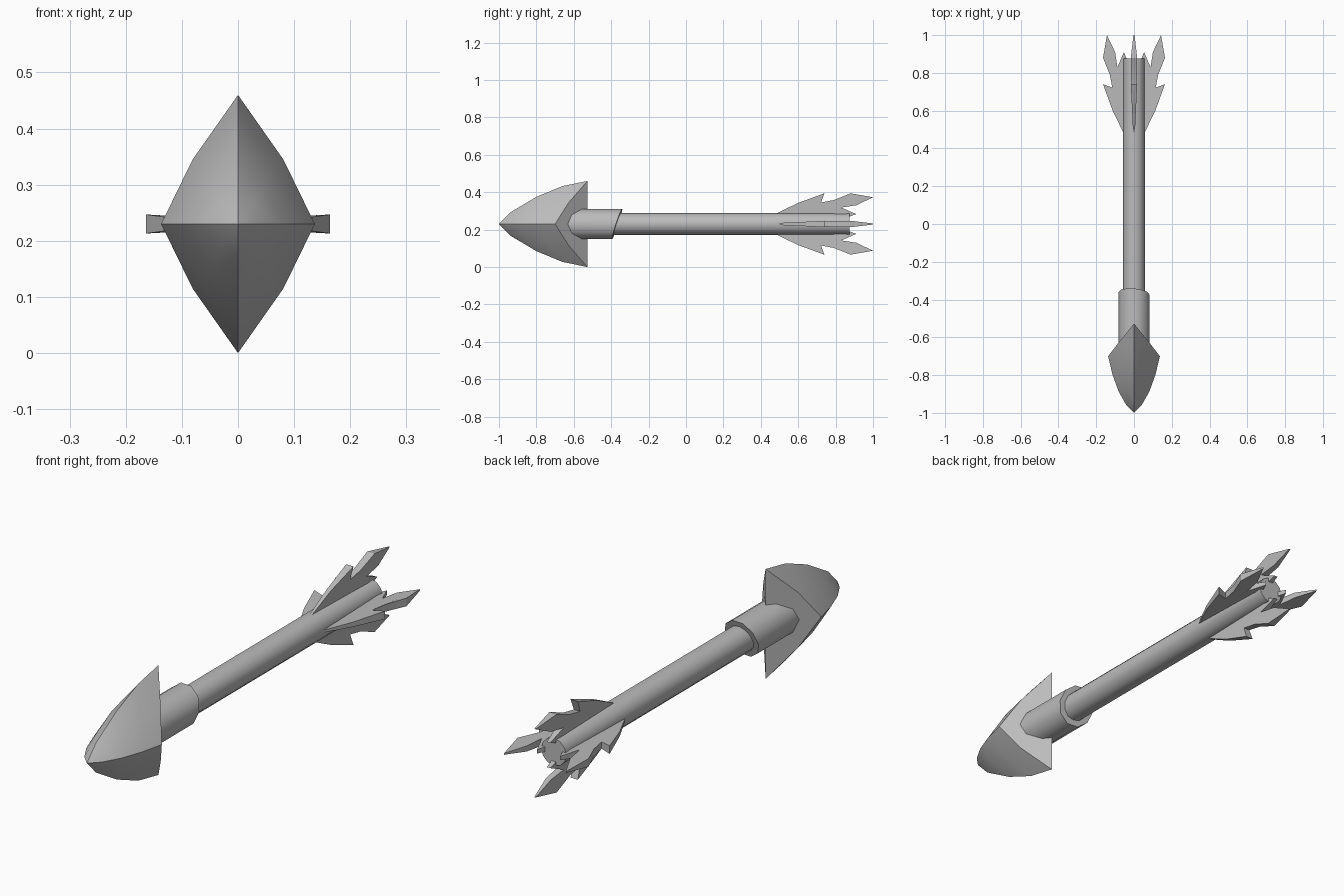
import bpy, bmesh
from math import radians, sin, cos, tau
from mathutils import Matrix, Vector

cube = bpy.data.objects.get("Cube")
if cube:
    bpy.data.objects.remove(cube)

AXIS_Z = 0.23
grey = bpy.data.materials.new("stone grey")
grey.use_nodes = True
grey.diffuse_color = (0.5, 0.5, 0.5, 1)
grey.node_tree.nodes["Principled BSDF"].inputs["Base Color"].default_value = (0.5, 0.5, 0.5, 1)


def make_object(name, faces, smooth_angle):
    """Build a welded mesh from faces given as corner points around the axis."""
    bm = bmesh.new()
    for corners in faces:
        bm.faces.new([bm.verts.new(c) for c in corners])
    bmesh.ops.remove_doubles(bm, verts=bm.verts, dist=0.0005)
    bmesh.ops.recalc_face_normals(bm, faces=bm.faces)
    mesh = bpy.data.meshes.new(name)
    bm.to_mesh(mesh)
    bm.free()
    mesh.materials.append(grey)
    obj = bpy.data.objects.new(name, mesh)
    obj.location.z = AXIS_Z
    bpy.context.collection.objects.link(obj)
    bpy.ops.object.select_all(action="DESELECT")
    obj.select_set(True)
    bpy.context.view_layer.objects.active = obj
    bpy.ops.object.shade_smooth_by_angle(angle=radians(smooth_angle))
    return obj


def loft(rings):
    """Closed tube through rings of equal size, with capped ends."""
    n = len(rings[0])
    faces = [rings[0], rings[-1]]
    for a, b in zip(rings, rings[1:]):
        faces += [(a[i], a[(i + 1) % n], b[(i + 1) % n], b[i]) for i in range(n)]
    return faces


def ring(sides, radius, y, slope_x=0, slope_z=0):
    points = []
    for i in range(sides):
        x, z = radius * cos(tau * i / sides), radius * sin(tau * i / sides)
        points.append(Vector((x, y + slope_x * x + slope_z * z, z)))
    return points


# Shaft and the socket with its slanted rear end
make_object("shaft", loft([ring(12, 0.058, -0.55), ring(12, 0.058, 0.875)]), 40)
make_object("socket", loft([ring(10, 0.083, -0.72), ring(10, 0.083, -0.368, -0.08, 0.33)]), 40)

# Arrowhead: curved ridges above and beside the axis, bulging between
top_ridge = [(-1, 0), (-0.94, 0.062), (-0.80, 0.145), (-0.66, 0.203), (-0.527, 0.23)]
side_ridge = [(-1, 0), (-0.96, 0.04), (-0.89, 0.08), (-0.80, 0.113), (-0.70, 0.137)]
rows = []
for (ty, tz), (sy, sx) in zip(top_ridge, side_ridge):
    middle = Vector((sx * 0.59, (ty + sy) / 2 - 0.1 * sx, tz * 0.5))
    rows.append([Vector((0, ty, tz)), middle, Vector((sx, sy, 0))])
head_faces = []
for mx in (1, -1):
    for mz in (1, -1):
        flip = Matrix.Diagonal((mx, 1, mz))
        for a, b in zip(rows, rows[1:]):
            for j in range(2):
                quad = (a[j], a[j + 1], b[j + 1], b[j])
                corners = [flip @ p for k, p in enumerate(quad) if p != quad[k - 1]]
                head_faces.append(corners)
        # Rear wall slopes from the side corner to the central ridge
        top, mid, side = rows[-1]
        root = Vector((0, top.y, 0))
        head_faces += [[flip @ p for p in (root, top, mid)],
                       [flip @ p for p in (root, mid, side)]]
make_object("arrowhead", head_faces, 40)

# Fletching: notched fin outline as (y, distance from axis, half thickness)
outline = [(0.46, 0.045, 0.004), (0.60, 0.113, 0.010), (0.74, 0.164, 0.017),
           (0.722, 0.115, 0.014), (0.79, 0.128, 0.015), (0.88, 0.164, 0.017),
           (1.0, 0.143, 0.003), (0.91, 0.100, 0.012), (0.83, 0.088, 0.015),
           (0.91, 0.053, 0.008), (0.85, 0.03, 0.012)]
for i, side in enumerate(("left", "top", "right", "bottom")):
    turn = Matrix.Rotation(-tau * i / 4, 3, "Y")
    sheets = [[turn @ Vector((r, y, s * t)) for y, r, t in outline] for s in (1, -1)]
    make_object(side + "_fin", loft(sheets), 20)
